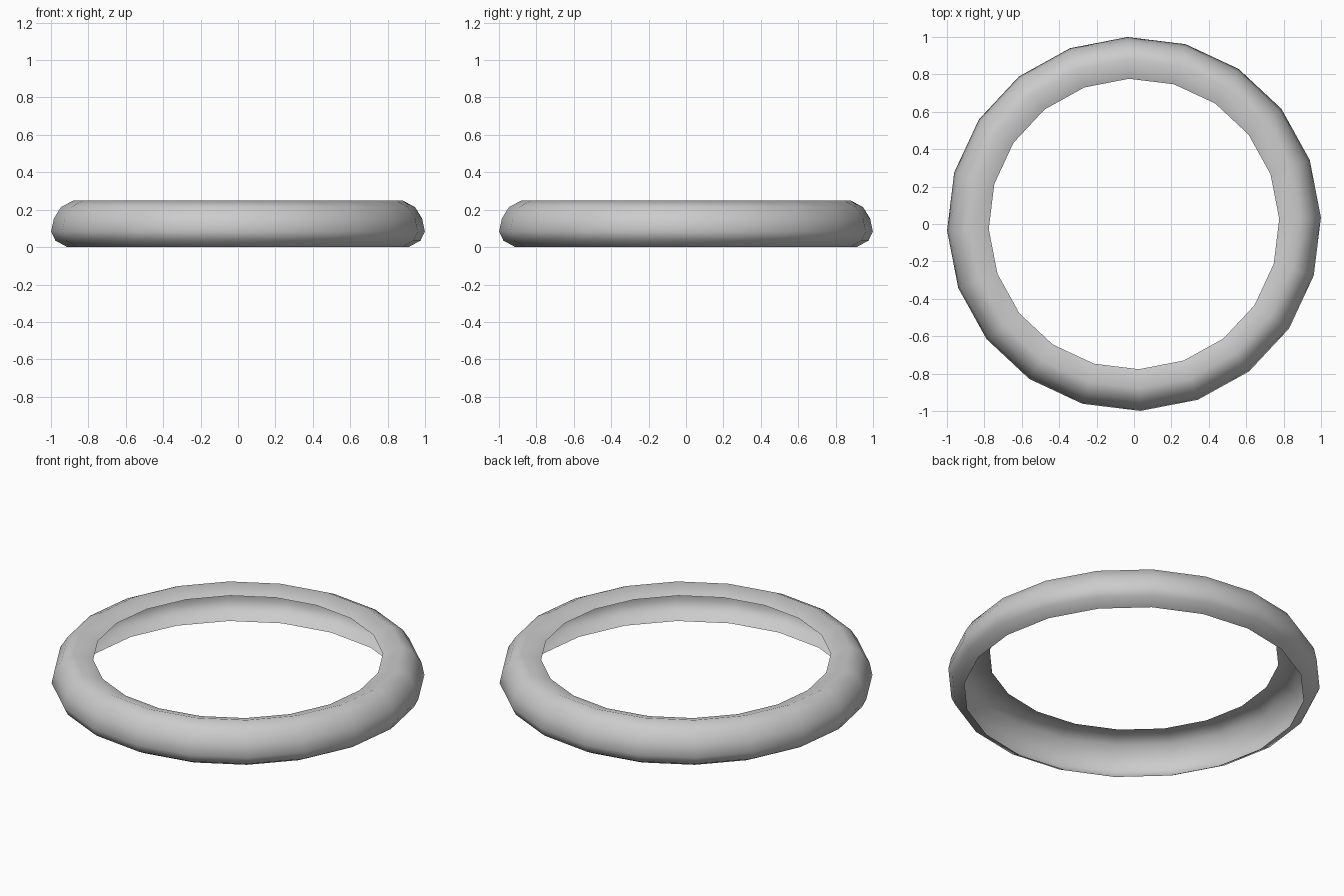
import bpy, bmesh, math

if "Cube" in bpy.data.objects:
    bpy.data.objects.remove(bpy.data.objects["Cube"])

SIDES = 20
OFFSET = math.radians(2.0)

# Cross-section (radius, height): inner lip, over the crown, down to the bottom rim
PROFILE = [(0.777, 0.213), (0.88, 0.249), (0.946, 0.215), (0.985, 0.153),
           (1.0, 0.083), (0.977, 0.035), (0.913, 0.0)]


def lathe(name, profile, sides, offset):
    bm = bmesh.new()
    rings = []
    for i in range(sides):
        a = offset + 2 * math.pi * i / sides
        rings.append([bm.verts.new((r * math.cos(a), r * math.sin(a), z))
                      for r, z in profile])
    for i in range(sides):
        p, q = rings[i], rings[(i + 1) % sides]
        for j in range(len(profile) - 1):
            # wound so that normals face outward
            f = bm.faces.new((p[j], p[j + 1], q[j + 1], q[j]))
            f.smooth = True
    mesh = bpy.data.meshes.new(name)
    bm.to_mesh(mesh)
    bm.free()
    obj = bpy.data.objects.new(name, mesh)
    bpy.context.collection.objects.link(obj)
    return obj


# Hollow open-backed ring shell
lathe("ring_shell", PROFILE, SIDES, OFFSET)
